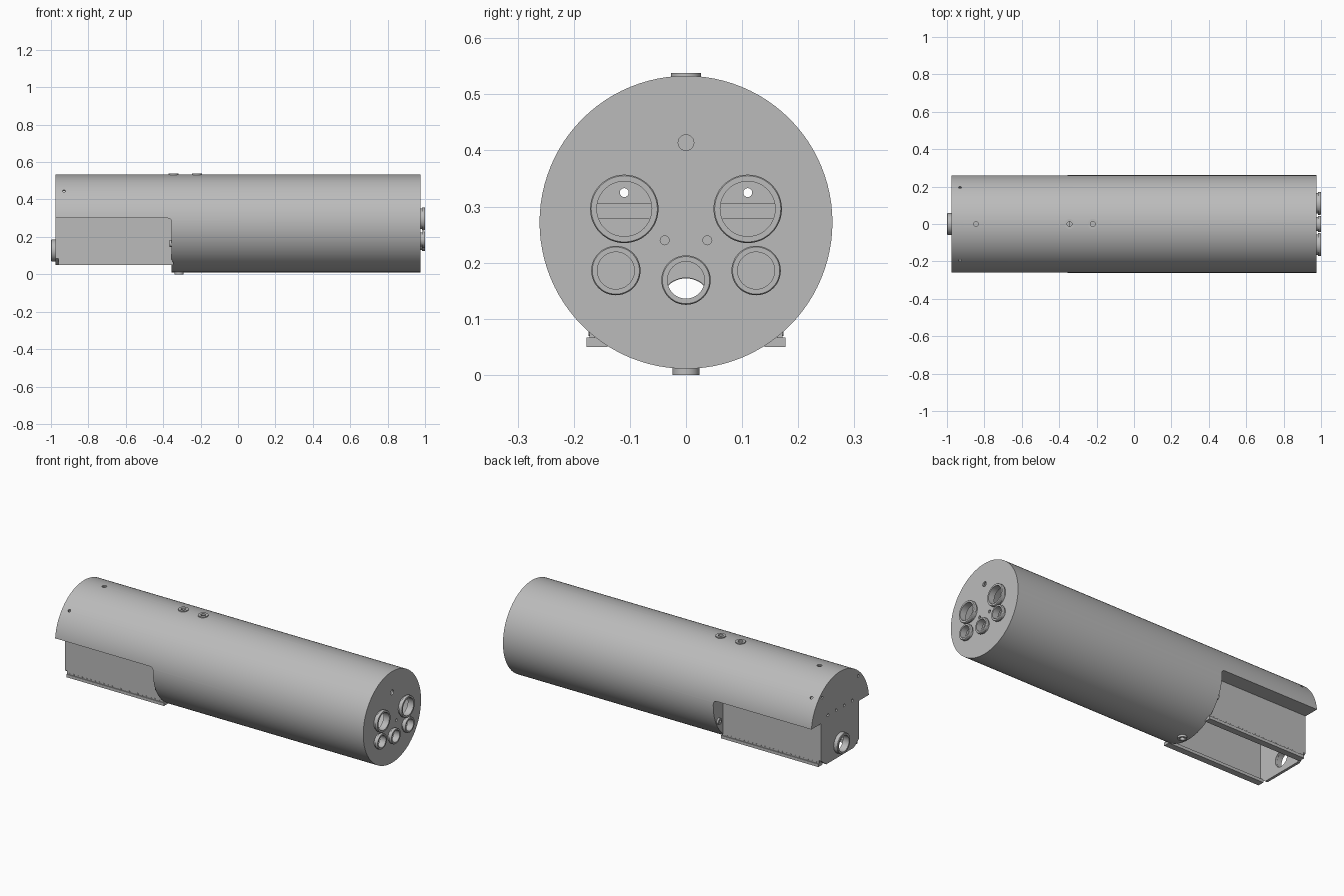
import bpy, bmesh, math
from mathutils import Vector, Matrix

if "Cube" in bpy.data.objects:
    bpy.data.objects.remove(bpy.data.objects["Cube"])

grey = bpy.data.materials.new("plain_grey")
grey.use_nodes = True
COLOUR = (0.5, 0.5, 0.5, 1)
grey.diffuse_color = COLOUR
grey.node_tree.nodes["Principled BSDF"].inputs["Base Color"].default_value = COLOUR

X, Y, Z = Vector((1, 0, 0)), Vector((0, 1, 0)), Vector((0, 0, 1))
R, MID, END = 0.261, 0.272, 0.975      # hull radius, axis height, half length
STEP, LEDGE = -0.355, 0.30             # where the lower half is cut away


def finish(name, bm):
    bmesh.ops.recalc_face_normals(bm, faces=bm.faces)
    mesh = bpy.data.meshes.new(name)
    bm.to_mesh(mesh)
    bm.free()
    mesh.materials.append(grey)
    obj = bpy.data.objects.new(name, mesh)
    bpy.context.collection.objects.link(obj)
    return obj


def rod(name, start, direction, radius, length, sides=32):
    bm = bmesh.new()
    turn = direction.to_track_quat('Z', 'Y').to_matrix().to_4x4()
    bmesh.ops.create_cone(bm, cap_ends=True, segments=sides, radius1=radius, radius2=radius,
                          depth=length,
                          matrix=Matrix.Translation(Vector(start) + direction * length / 2) @ turn)
    return finish(name, bm)


def box(name, low, high):
    bm = bmesh.new()
    low, high = Vector(low), Vector(high)
    bmesh.ops.create_cube(bm, size=1, matrix=Matrix.Translation((low + high) / 2)
                          @ Matrix.Diagonal((*(high - low), 1)))
    return finish(name, bm)


def prism(name, points, offset):
    bm = bmesh.new()
    face = bm.faces.new([bm.verts.new(p) for p in points])
    out = bmesh.ops.extrude_face_region(bm, geom=[face])["geom"]
    bmesh.ops.translate(bm, vec=offset, verts=[v for v in out if isinstance(v, bmesh.types.BMVert)])
    return finish(name, bm)


def ring(name, start, direction, profile, sides=48):
    """Closed (radius, height) profile turned about a direction."""
    bm = bmesh.new()
    turn = direction.to_track_quat('Z', 'Y').to_matrix()
    loops = []
    for i in range(sides):
        a = math.tau * i / sides
        loops.append([bm.verts.new(Vector(start) + turn @ Vector((r * math.cos(a), r * math.sin(a), h)))
                      for r, h in profile])
    for i in range(sides):
        a, b = loops[i], loops[(i + 1) % sides]
        for j in range(len(profile)):
            k = (j + 1) % len(profile)
            bm.faces.new((a[j], a[k], b[k], b[j]))
    return finish(name, bm)


def cut(obj, cutters):
    bpy.context.view_layer.objects.active = obj
    for cutter in cutters:
        mod = obj.modifiers.new("cut", 'BOOLEAN')
        mod.operation, mod.solver, mod.object = 'DIFFERENCE', 'EXACT', cutter
        bpy.ops.object.modifier_apply(modifier=mod.name)
        bpy.data.objects.remove(cutter)


parts = []

# Hull: long tube with the lower half of one end cut away
hull = rod("hull", (-END, 0, MID), X, R, 2 * END, 96)
fillet = 0.02
corner = [(STEP - fillet + fillet * math.sin(t), -0.5, LEDGE - fillet + fillet * math.cos(t))
          for t in (math.pi / 2 * i / 6 for i in range(7))]
notch = prism("notch", [(-1.2, -0.5, LEDGE)] + corner + [(STEP, -0.5, -0.2), (-1.2, -0.5, -0.2)], Y)
cut(hull, [notch])

# Hollow interior
upper_cavity = rod("upper_cavity", (-END + 0.01, 0, MID), X, R - 0.01, 0.7, 96)
cut(upper_cavity, [box("trim", (-1.2, -0.5, -0.2), (0, 0.5, LEDGE + 0.006))])
cut(hull, [rod("main_cavity", (STEP + 0.012, 0, MID), X, R - 0.009, END - 0.01 - STEP - 0.012, 96),
           upper_cavity,
           box("passage", (STEP - 0.03, -0.16, 0.066), (STEP + 0.03, 0.16, LEDGE - 0.022))])

# Ports on the full end: y, z, outer radius, bore
ports = [(s * 0.11, 0.296, 0.061, 0.049) for s in (-1, 1)]
ports += [(s * 0.125, 0.186, 0.044, 0.033) for s in (-1, 1)]
ports += [(0, 0.169, 0.044, 0.033)]
holes = []
for y, z, outer, bore in ports:
    parts.append(ring("port_collar", (END - 0.012, y, z), X,
                      [(bore, 0), (outer - 0.006, 0), (outer - 0.006, 0.02), (outer, 0.022),
                       (outer, 0.034), (outer - 0.002, 0.037), (bore, 0.037)]))
    holes.append(rod("bore", (END - 0.05, y, z), X, bore + 0.001, 0.1, 48))
for y, z, r in ((0, 0.414, 0.014), (-0.038, 0.24, 0.008), (0.038, 0.24, 0.008)):
    holes.append(rod("end_hole", (END - 0.05, y, z), X, r, 0.1, 24))

# Small holes in the cut-away end and in the skin
for s in (-1, 1):
    for y, z in ((0.036, 0.325), (0.11, 0.325), (0.163, 0.445)):
        holes.append(rod("screw_hole", (-END - 0.05, s * y, z), X, 0.008, 0.1, 16))
    outward = Vector((0, s * 0.195, 0.173)).normalized()
    holes.append(rod("skin_hole", Vector((-0.93, 0, MID)) + outward * 0.22, outward, 0.008, 0.1, 16))
holes.append(rod("top_hole", (-0.845, 0, 0.5), Z, 0.013, 0.1, 24))

# Bosses on top and bottom
for x in (-0.345, -0.22):
    parts.append(ring("top_boss", (x, 0, 0.524), Z,
                      [(0.013, 0), (0.027, 0), (0.027, 0.014), (0.013, 0.014)], 32))
    holes.append(rod("boss_hole", (x, 0, 0.5), Z, 0.0135, 0.1, 24))
parts.append(ring("bottom_boss", (-0.315, 0, 0), Z,
                  [(0.013, 0), (0.024, 0), (0.024, 0.018), (0.013, 0.018)], 32))
holes.append(rod("boss_hole", (-0.315, 0, -0.03), Z, 0.0135, 0.07, 24))
cut(hull, holes)
parts.append(hull)

# Open-bottomed box under the cut-away end
WALL, FOOT = 0.172, 0.05
half = [(WALL, LEDGE), (WALL, 0.085), (0.125, FOOT)]
outline = half + [(-y, z) for y, z in reversed(half)]
end_plate = prism("box_end_plate", [(-END, y, z) for y, z in outline], X * 0.015)
cut(end_plate, [rod("bore", (-1.1, 0, 0.127), X, 0.046, 0.3, 48)])
parts.append(end_plate)
parts.append(ring("end_collar", (-1, 0, 0.127), X,
                  [(0.045, 0), (0.055, 0), (0.058, 0.003), (0.058, 0.03), (0.045, 0.03)]))
for s, side in ((-1, "right"), (1, "left")):
    def span(a, b):
        return sorted((s * a, s * b))
    y0, y1 = span(WALL - 0.01, WALL)
    parts.append(box(side + "_box_wall", (-END + 0.014, y0, 0.06), (STEP + 0.005, y1, LEDGE)))
    y0, y1 = span(0.14, 0.177)
    parts.append(box(side + "_rail", (-END + 0.014, y0, FOOT), (STEP + 0.01, y1, 0.067)))
    # row of fasteners along the rail
    for i in range(22):
        parts.append(rod(side + "_rail_fastener", (-0.945 + i * 0.027, s * (WALL - 0.002), 0.073),
                         Y * s, 0.004, 0.004, 8))
    # locating peg on the step face
    parts.append(ring(side + "_peg", (STEP + 0.004, s * 0.212, 0.165), -X,
                      [(0.008, 0), (0.018, 0), (0.018, 0.014), (0.008, 0.014)], 24))

# Smooth round surfaces, keep hard edges
bpy.ops.object.select_all(action='DESELECT')
for obj in parts:
    obj.select_set(True)
bpy.context.view_layer.objects.active = hull
bpy.ops.object.shade_smooth_by_angle(angle=math.radians(30))
